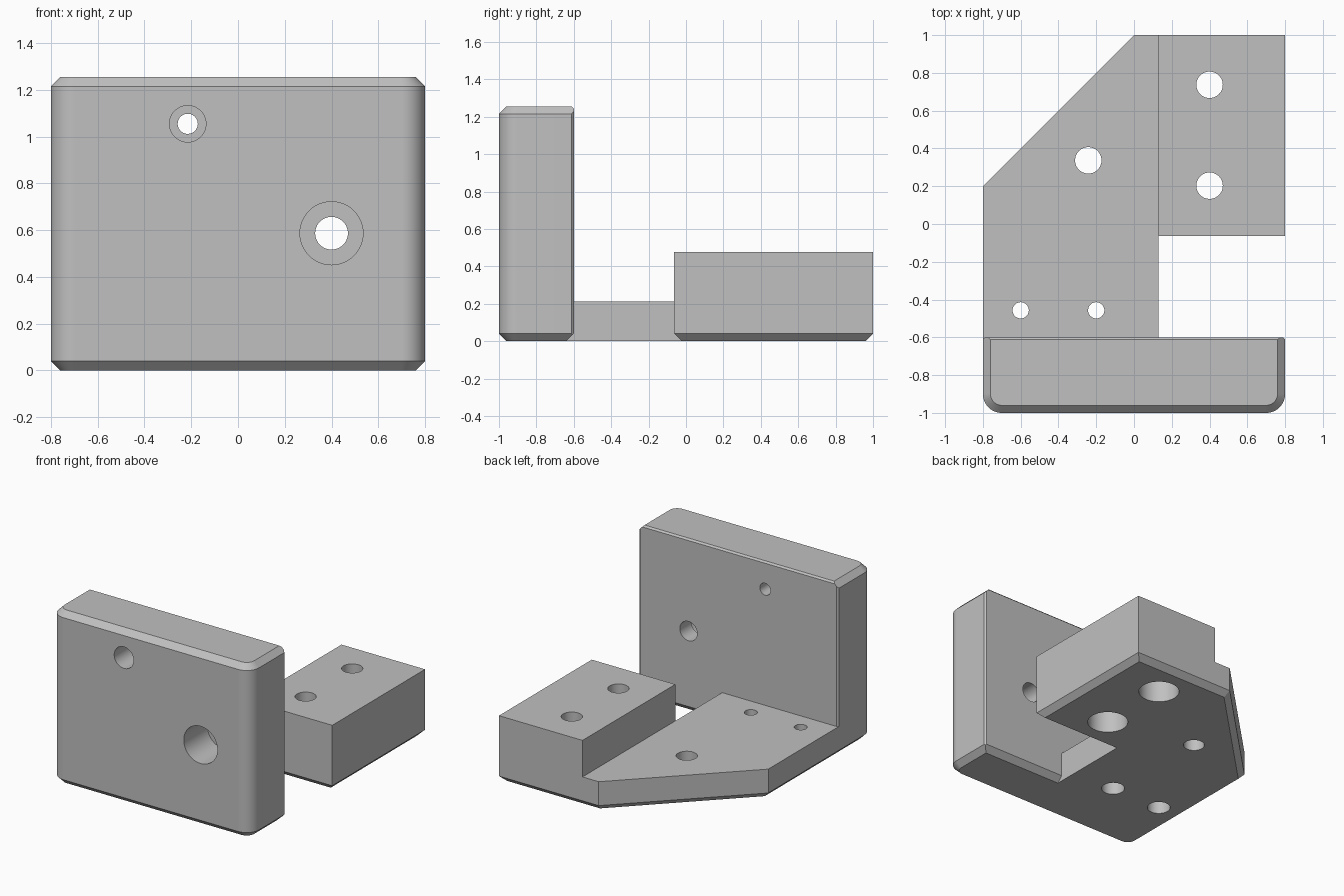
import bpy, bmesh, math
from mathutils import Vector, Matrix

if "Cube" in bpy.data.objects:
    bpy.data.objects.remove(bpy.data.objects["Cube"], do_unlink=True)

CHAMFER = 0.04
SMALL = 0.012

grey = bpy.data.materials.new("plain_grey")
grey.use_nodes = True
grey.diffuse_color = (0.53, 0.53, 0.53, 1)
grey.node_tree.nodes["Principled BSDF"].inputs["Base Color"].default_value = (0.53, 0.53, 0.53, 1)


def make_object(name, bm):
    bmesh.ops.recalc_face_normals(bm, faces=bm.faces)
    mesh = bpy.data.meshes.new(name)
    bm.to_mesh(mesh)
    bm.free()
    mesh.materials.append(grey)
    obj = bpy.data.objects.new(name, mesh)
    bpy.context.collection.objects.link(obj)
    return obj


def loft(rings):
    """Closed solid through stacked rings of equal point count."""
    bm = bmesh.new()
    loops = [[bm.verts.new(p) for p in ring] for ring in rings]
    for low, high in zip(loops, loops[1:]):
        for i in range(len(low)):
            j = (i + 1) % len(low)
            bm.faces.new((low[i], low[j], high[j], high[i]))
    bm.faces.new(loops[0])
    bm.faces.new(loops[-1])
    bmesh.ops.recalc_face_normals(bm, faces=bm.faces)
    return bm


def prism(outline, top):
    return loft([[(x, y, z) for x, y in outline] for z in (0, top)])


def slice_off(bm, point, normal):
    """Cut away everything beyond a plane and cap the cut."""
    bmesh.ops.bisect_plane(bm, geom=bm.verts[:] + bm.edges[:] + bm.faces[:], dist=1e-5,
                           plane_co=point, plane_no=Vector(normal).normalized(), clear_outer=True)
    bmesh.ops.holes_fill(bm, edges=[e for e in bm.edges if e.is_boundary], sides=0)


def chamfer_bottom(bm, x, y, nx, ny):
    flat = Vector((nx, ny, 0)).normalized()
    slice_off(bm, (x, y, CHAMFER), flat - Vector((0, 0, 1)))


def plate_ring(z, inset):
    """Rectangle with both front corners rounded."""
    pts = [(0.8 - inset, -0.6, z), (-0.8 + inset, -0.6, z)]
    for cx, start in ((-0.7, math.pi), (0.7, 1.5 * math.pi)):
        for i in range(13):
            a = start + i * math.pi / 24
            r = 0.1 - inset
            pts.append((cx + r * math.cos(a), -0.9 + r * math.sin(a), z))
    return pts


# Upright face plate, chamfered top and bottom, with fine bevels at the back
HEIGHT = 1.255
bm = loft([plate_ring(0, CHAMFER), plate_ring(CHAMFER, 0),
           plate_ring(HEIGHT - CHAMFER, 0), plate_ring(HEIGHT, CHAMFER)])
slice_off(bm, (0, -0.6, HEIGHT - SMALL), (0, 1, 1))
for side in (-1, 1):
    slice_off(bm, (side * 0.8, -0.6 - SMALL, 0), (side, 1, 0))
chamfer_bottom(bm, 0, -0.6, 0, 1)
bracket = make_object("bracket", bm)

# Thin base with a diagonal corner
bm = prism([(-0.8, -0.7), (0.13, -0.7), (0.13, 1), (0, 1), (-0.8, 0.2)], 0.213)
for x, y, nx, ny in ((-0.8, 0, -1, 0), (0, 1, 0, 1), (0, 1, -1, 1)):
    chamfer_bottom(bm, x, y, nx, ny)
base = make_object("base_plate", bm)

# Raised mounting block
bm = prism([(0.13, -0.063), (0.8, -0.063), (0.8, 1), (0.13, 1)], 0.478)
for x, y, nx, ny in ((0.8, 0, 1, 0), (0, 1, 0, 1), (0, -0.063, 0, -1)):
    chamfer_bottom(bm, x, y, nx, ny)
block = make_object("mounting_block", bm)


def combine(tool, operation):
    """Apply a boolean to the bracket and discard the tool."""
    tool.hide_render = True
    bpy.context.view_layer.objects.active = bracket
    mod = bracket.modifiers.new(operation, "BOOLEAN")
    mod.operation = operation
    mod.solver = "EXACT"
    mod.object = tool
    bpy.ops.object.modifier_apply(modifier=mod.name)
    bpy.data.objects.remove(tool, do_unlink=True)


def drill(start, direction, radius, depth):
    """Round hole that begins just outside the start point."""
    d = Vector(direction)
    bm = bmesh.new()
    turn = d.to_track_quat("Z", "Y").to_matrix().to_4x4()
    middle = Matrix.Translation(Vector(start) + d * (depth - 0.1) / 2)
    bmesh.ops.create_cone(bm, cap_ends=True, segments=48, radius1=radius, radius2=radius,
                          depth=depth + 0.1, matrix=middle @ turn)
    combine(make_object("drill", bm), "DIFFERENCE")


combine(base, "UNION")
combine(block, "UNION")

# Counterbored holes through the face plate
for x, z, hole, head, depth in ((0.4, 0.587, 0.07, 0.135, 0.27), (-0.215, 1.055, 0.043, 0.078, 0.2)):
    drill((x, -1, z), (0, 1, 0), head, depth)
    drill((x, -1, z), (0, 1, 0), hole, 0.5)

# Vertical holes, most of them counterbored from below
for x, y, hole, head, depth in ((0.4, 0.737, 0.07, 0.135, 0.27), (0.4, 0.203, 0.07, 0.135, 0.27),
                                (-0.6, -0.457, 0.043, 0.077, 0.09), (-0.2, -0.457, 0.043, 0.077, 0.09),
                                (-0.242, 0.337, 0.07, 0, 0)):
    if head:
        drill((x, y, 0), (0, 0, 1), head, depth)
    drill((x, y, 0), (0, 0, 1), hole, 0.6)

# Smooth curved walls, crisp edges
bpy.ops.object.select_all(action="DESELECT")
bracket.select_set(True)
bpy.context.view_layer.objects.active = bracket
bpy.ops.object.shade_smooth_by_angle(angle=math.radians(30))
weighted = bracket.modifiers.new("weighted_normals", "WEIGHTED_NORMAL")
weighted.keep_sharp = True
